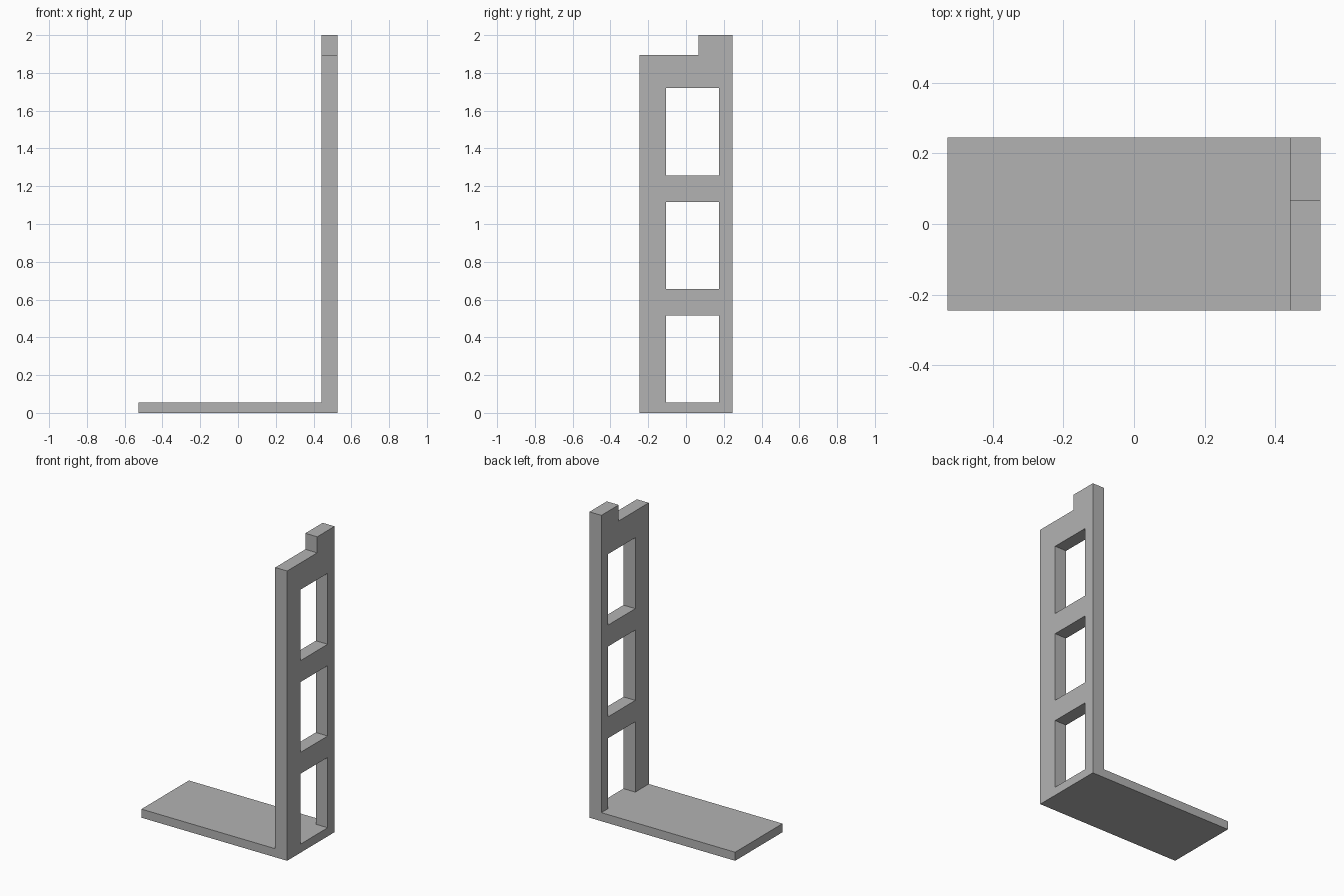
import bpy
import bmesh

cube = bpy.data.objects.get("Cube")
if cube:
    bpy.data.objects.remove(cube, do_unlink=True)

# Overall sizes
HALF_X, HALF_Y = 0.527, 0.245
WALL_X = 0.441      # inner face of the upright
BASE_TOP = 0.056

# Single plain grey
GREY = (0.45, 0.45, 0.45, 1.0)
grey = bpy.data.materials.new("plain grey")
grey.use_nodes = True
grey.diffuse_color = GREY
grey.node_tree.nodes["Principled BSDF"].inputs["Base Color"].default_value = GREY


def add_object(name, bm):
    bmesh.ops.recalc_face_normals(bm, faces=bm.faces)
    mesh = bpy.data.meshes.new(name)
    bm.to_mesh(mesh)
    bm.free()
    mesh.materials.append(grey)
    obj = bpy.data.objects.new(name, mesh)
    bpy.context.collection.objects.link(obj)
    return obj


def extrude_cells(name, x0, x1, ys, zs, is_solid):
    """Fill the solid cells of a y-z grid and extrude them from x0 to x1."""
    bm = bmesh.new()
    for i in range(len(ys) - 1):
        for j in range(len(zs) - 1):
            if is_solid(i, j):
                corners = ((i, j), (i + 1, j), (i + 1, j + 1), (i, j + 1))
                bm.faces.new([bm.verts.new((x0, ys[a], zs[b])) for a, b in corners])
    bmesh.ops.remove_doubles(bm, verts=bm.verts, dist=0.0001)
    result = bmesh.ops.extrude_face_region(bm, geom=bm.faces[:], use_keep_orig=True)
    moved = [v for v in result["geom"] if isinstance(v, bmesh.types.BMVert)]
    bmesh.ops.translate(bm, verts=moved, vec=(x1 - x0, 0, 0))
    return add_object(name, bm)


# Flat base plate
extrude_cells("base_plate", -HALF_X, HALF_X, (-HALF_Y, HALF_Y), (0, BASE_TOP),
              lambda i, j: True)

# Upright with three openings and a raised tab at the rear corner
ys = (-HALF_Y, -0.106, 0.066, 0.174, HALF_Y)
zs = (BASE_TOP, 0.516, 0.656, 1.116, 1.256, 1.72, 1.895, 2.0)
TAB_ROW = len(zs) - 2


def upright_solid(i, j):
    if j == TAB_ROW:
        return i >= 2
    opening = j in (0, 2, 4) and i in (1, 2)
    return not opening


extrude_cells("upright_frame", WALL_X, HALF_X, ys, zs, upright_solid)
